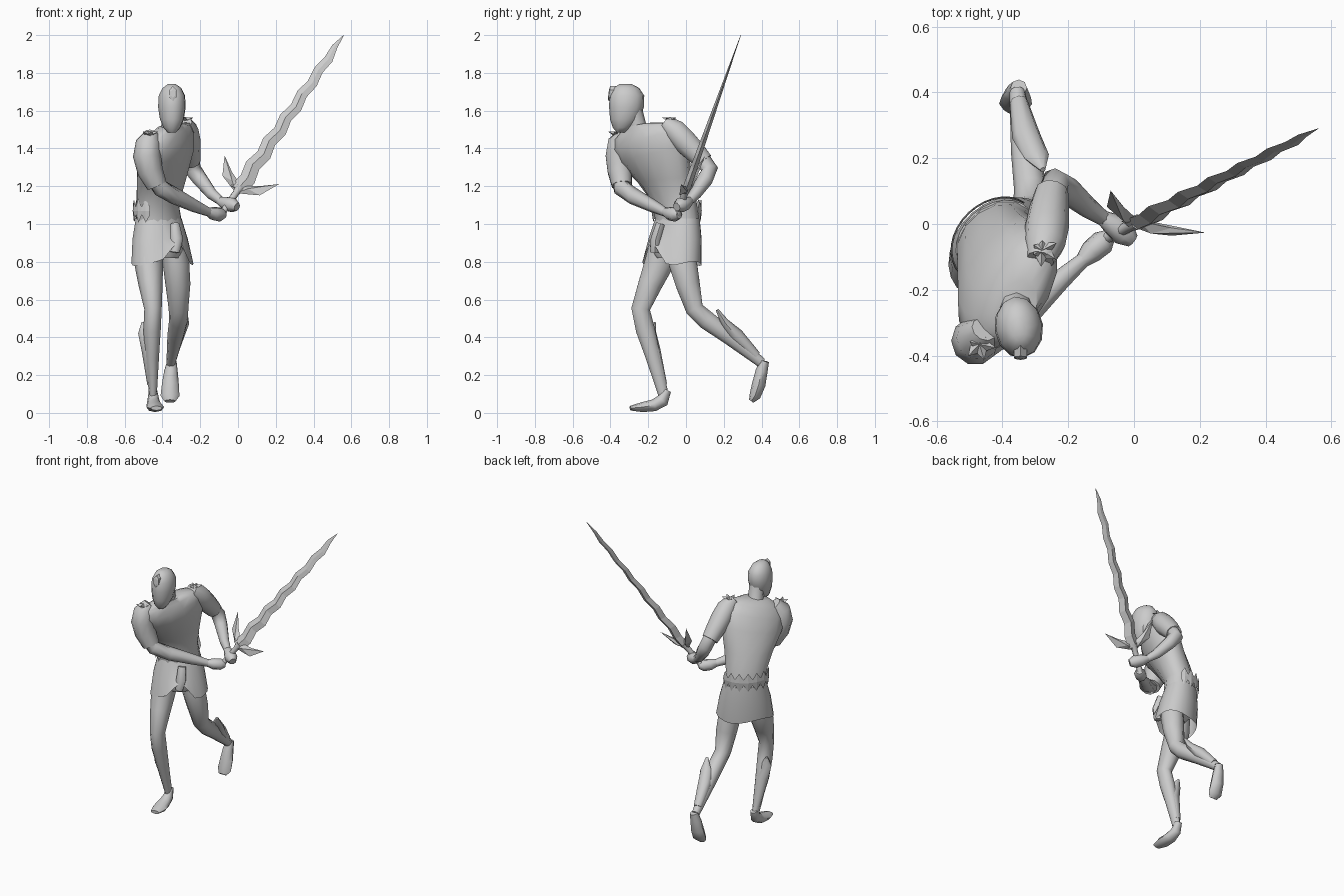
import bpy, bmesh
from math import sin, cos, pi, radians
from mathutils import Vector as V


def finish(name, bm, smooth=True):
    bmesh.ops.recalc_face_normals(bm, faces=bm.faces)
    me = bpy.data.meshes.new(name)
    bm.to_mesh(me)
    bm.free()
    ob = bpy.data.objects.new(name, me)
    bpy.context.collection.objects.link(ob)
    if smooth:
        bpy.ops.object.select_all(action='DESELECT')
        ob.select_set(True)
        bpy.context.view_layer.objects.active = ob
        bpy.ops.object.shade_smooth_by_angle(angle=radians(50))
    return ob


def skin(name, rings, smooth=True, caps=(True, True), closed=True):
    """Bridge consecutive rings of points."""
    bm = bmesh.new()
    vr = [[bm.verts.new(p) for p in r] for r in rings]
    n = len(vr[0])
    for a, b in zip(vr, vr[1:]):
        for i in range(n if closed else n - 1):
            j = (i + 1) % n
            bm.faces.new((a[i], a[j], b[j], b[i]))
    if caps[0]:
        bm.faces.new(vr[0])
    if caps[1]:
        bm.faces.new(vr[-1])
    return finish(name, bm, smooth)


def oval(x, y, z, a, b, yaw=0, tilt=0, n=14, start=0, span=360):
    """Level oval ring, tilted up toward the figure's left side."""
    w, pts = radians(yaw), []
    for i in range(n):
        t = radians(start + span * i / n)
        u, v = a * cos(t), b * sin(t)
        pts.append(V((x + u * cos(w) - v * sin(w), y + u * sin(w) + v * cos(w), z + tilt * u)))
    return pts


def limb(name, pts, n=8):
    """Tube through (x, y, z, r_side, r_depth) stations."""
    c = [V(p[:3]) for p in pts]
    rings = []
    for i, p in enumerate(pts):
        t = (c[min(i + 1, len(c) - 1)] - c[max(i - 1, 0)]).normalized()
        ax = (V((1, 0, 0)) - t * t.x).normalized()
        ay = t.cross(ax)
        r1, r2 = p[3], p[-1]
        rings.append([c[i] + ax * r1 * cos(2 * pi * k / n) + ay * r2 * sin(2 * pi * k / n)
                      for k in range(n)])
    return skin(name, rings)


# torso, twisted from hips to shoulders
skin("torso", [oval(*s) for s in [
    (-.415, -.045, .98, .140, .105, 42),
    (-.425, -.055, 1.10, .130, .098, 46),
    (-.405, -.11, 1.23, .160, .112, 51, .1),
    (-.385, -.17, 1.36, .205, .122, 56, .22),
    (-.375, -.205, 1.44, .205, .110, 57, .28),
    (-.37, -.225, 1.49, .175, .085, 57, .28),
    (-.36, -.25, 1.52, .085, .06, 57, .2)]])

# head and neck
limb("neck", [(-.365, -.235, 1.45, .06), (-.355, -.26, 1.52, .05), (-.35, -.28, 1.60, .05)])
skin("head", [oval(-.35, y, z, a, b, 8, n=12) for y, z, a, b in [
    (-.345, 1.485, .022, .022), (-.338, 1.51, .045, .05), (-.323, 1.555, .064, .08),
    (-.315, 1.62, .074, .093), (-.313, 1.68, .070, .093), (-.315, 1.72, .05, .068),
    (-.32, 1.74, .022, .035)]])
skin("forehead_badge", [[V((-.345 + s * .022 * cos(t), y + .12 * s * .04 * (sin(t) + 1),
                            1.69 + s * .04 * sin(t)))
                         for t in [k * pi / 3 + pi / 6 for k in range(6)]]
                        for y, s in [(-.375, 1), (-.411, 1), (-.413, .55)]], smooth=False)

# tunic skirt with a raised front opening
skirt = []
for s in [(-.42, -.045, 1.03, .135, .102, 42), (-.412, -.058, .92, .163, .122, 41),
          (-.40, -.075, .79, .182, .135, 40)]:
    ring = oval(*s, n=24)
    for i, p in enumerate(ring):
        if s[2] < .8:
            p.z += .12 * max(0, -sin(2 * pi * i / 24)) ** 16 + .012 * cos(2 * pi * i / 8)
    skirt.append(ring)
skin("tunic_skirt", skirt, caps=(True, False))
skin("pelvis", [oval(-.41, -.06, 1.0, .12, .09, 40), oval(-.40, -.075, .88, .14, .10, 40),
                oval(-.39, -.08, .82, .08, .07, 40)])
limb("front_flap", [(-.335, -.135, 1.0, .025), (-.325, -.16, .92, .035, .027),
                    (-.335, -.165, .85, .025)])

# toothed belt around the back
n = 19
belt = []
for z, a, b, up in [(1.035, .143, .112, -.028), (1.07, .149, .118, 0), (1.105, .146, .115, .028)]:
    r = oval(-.423, -.05, z, a, b, 44, n=n, start=10, span=215)
    for i, p in enumerate(r):
        p.z += up * (1 if i % 2 else -.5)
    belt.append(r)
skin("toothed_belt", belt, smooth=False, caps=(False, False), closed=False)

# arms and sleeves
limb("right_sleeve", [(-.455, -.32, 1.475, .04), (-.475, -.35, 1.43, .066), (-.482, -.355, 1.36, .074),
                      (-.465, -.35, 1.28, .068), (-.43, -.34, 1.205, .055)], 10)
limb("right_forearm", [(-.45, -.35, 1.25, .045), (-.41, -.34, 1.19, .047), (-.33, -.275, 1.145, .044),
                       (-.23, -.175, 1.095, .034), (-.15, -.105, 1.06, .023)])
limb("left_sleeve", [(-.285, -.11, 1.535, .042), (-.272, -.06, 1.495, .063), (-.265, -.01, 1.44, .067),
                     (-.258, .05, 1.38, .06), (-.25, .095, 1.33, .052)], 10)
limb("left_forearm", [(-.25, .08, 1.35, .044), (-.24, .125, 1.29, .045), (-.2, .10, 1.235, .042),
                      (-.14, .05, 1.16, .032), (-.09, .015, 1.12, .023)])
limb("right_hand", [(-.16, -.115, 1.065, .022), (-.13, -.085, 1.055, .036), (-.095, -.055, 1.05, .038),
                    (-.075, -.035, 1.05, .022)])
limb("left_hand", [(-.10, .022, 1.125, .022), (-.065, .0, 1.11, .036), (-.03, -.03, 1.1, .04),
                   (-.005, -.05, 1.09, .023)])

# jagged shoulder tabs, three points each
for side, c in [("right", V((-.47, -.365, 1.46))), ("left", V((-.28, -.08, 1.535)))]:
    bm = bmesh.new()
    for k in range(3):
        t = radians(-33 + (k - 1) * 60 + (0 if side == "left" else -40))
        d, e = V((cos(t), sin(t), 0)), V((-sin(t), cos(t), 0))
        pts = [bm.verts.new(p) for p in (c + e * .03, c - e * .03,
                                         c - d * .03 + V((0, 0, .03)), c + d * .05 + V((0, 0, .03)))]
        for f in ((0, 1, 3), (1, 2, 3), (2, 0, 3), (0, 2, 1)):
            bm.faces.new([pts[i] for i in f])
    finish(side + "_shoulder_tabs", bm, False)

# legs
limb("right_leg", [(-.465, -.12, .90, .075), (-.473, -.143, .79, .076, .081), (-.463, -.19, .68, .064, .066),
                   (-.45, -.24, .55, .046, .052), (-.455, -.215, .44, .046, .053),
                   (-.455, -.175, .30, .037, .042), (-.45, -.118, .09, .02, .028)], 10)
limb("left_leg", [(-.345, -.03, .90, .065), (-.328, -.016, .79, .07, .078), (-.318, .01, .68, .066, .067),
                  (-.315, .045, .55, .052, .05), (-.315, .11, .49, .05, .052),
                  (-.33, .22, .41, .044, .045), (-.355, .40, .265, .024, .028)], 10)

# boot cuffs, rising to a point behind each calf
limb("right_boot_cuff", [(-.455, -.125, .15, .025), (-.465, -.175, .33, .045, .04),
                         (-.495, -.18, .43, .035, .022), (-.505, -.165, .48, .006)])
limb("left_boot_cuff", [(-.35, .37, .30, .028), (-.327, .265, .41, .044, .04),
                        (-.295, .205, .48, .038, .022), (-.277, .165, .545, .008)])

# feet
limb("right_foot", [(-.45, -.10, .12, .022), (-.448, -.125, .065, .032, .035), (-.445, -.17, .04, .04, .032),
                    (-.438, -.235, .03, .047, .026), (-.432, -.295, .025, .03, .012)])
limb("left_foot", [(-.35, .415, .275, .025), (-.355, .40, .22, .036, .032), (-.358, .385, .15, .045, .036),
                   (-.36, .365, .09, .05, .03), (-.36, .345, .062, .03, .014)])

# sword: wavy blade, leaf guard, grip
d = V((.56, .29, .82)).normalized()
u = V((.275, -.12, -.14))
u = (u - d * u.dot(d)).normalized()
w = d.cross(u)
o = V((0, 0, 1.18))
L = (V((.56, .29, 2.0)) - o).length
bu = (u + w * .2).normalized()
bw = d.cross(bu)
N = 13
blade = []
for i in range(N + 1):
    f = i / N
    hw = .045 * (1 - f * .55) if i < N else .001
    sh = (.010 if i % 2 else -.010) * (1 - f * .5) if 0 < i < N else 0
    if i == N - 1:
        hw *= .7
    c, th = o + d * L * f + bu * sh, .021 * (1 - f) + .001
    blade.append([c + bu * hw, c + bw * th, c - bu * hw, c - bw * th])
skin("wavy_blade", blade, smooth=False)

leaf = [(0, -.02), (.05, .0), (.12, .03), (.175, .135), (.09, .075), (.04, .05), (0, .03)]
for side, s in [("right", 1), ("left", -1)]:
    bm = bmesh.new()
    rim = [bm.verts.new(o + u * a * s + d * b) for a, b in leaf]
    for h in (.02, -.02):
        m = bm.verts.new(o + u * .05 * s + d * .025 + w * h)
        for a, b in zip(rim, rim[1:] + rim[:1]):
            bm.faces.new((a, b, m))
    finish("guard_" + side, bm, False)
limb("sword_grip", [tuple(o + d * t) + (r,) for t, r in
                    [(-.18, .012), (-.17, .025), (-.145, .018), (-.02, .018), (.02, .025)]])
